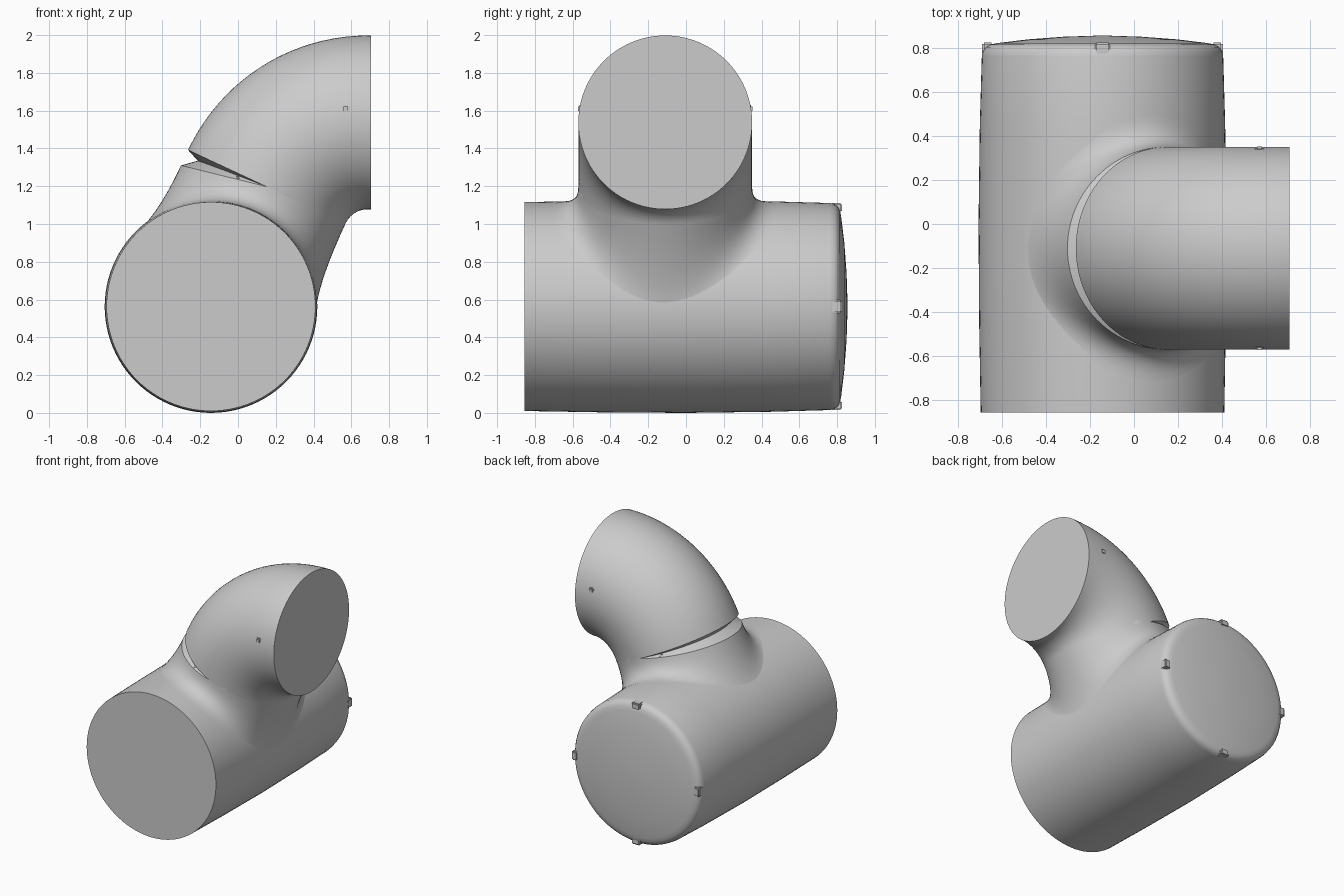
import bpy, bmesh
from math import sin, cos, pi, radians, sqrt
from mathutils import Vector

cube = bpy.data.objects.get("Cube")
if cube:
    bpy.data.objects.remove(cube, do_unlink=True)

grey = bpy.data.materials.new("plain grey")
grey.use_nodes = True
colour = (0.6, 0.6, 0.6, 1)
grey.diffuse_color = colour
grey.node_tree.nodes["Principled BSDF"].inputs["Base Color"].default_value = colour

SEG = 96
AXIS = Vector((-0.143, 0, 0.563))        # centre of the main barrel
TILT = radians(25)
U = Vector((sin(TILT), 0, cos(TILT)))    # along the neck
V = Vector((cos(TILT), 0, -sin(TILT)))   # across the neck
Y = Vector((0, 1, 0))
SIDE = Vector((0, -0.11, 0))             # neck offset along the barrel
BARREL, PIPE, BEND = 0.563, 0.46, 0.59
ANGLES = [2 * pi * i / SEG for i in range(SEG)]


def finish(bm, name, angle=35):
    bmesh.ops.recalc_face_normals(bm, faces=bm.faces)
    mesh = bpy.data.meshes.new(name)
    bm.to_mesh(mesh)
    bm.free()
    mesh.materials.append(grey)
    ob = bpy.data.objects.new(name, mesh)
    bpy.context.collection.objects.link(ob)
    bpy.ops.object.select_all(action='DESELECT')
    ob.select_set(True)
    bpy.context.view_layer.objects.active = ob
    bpy.ops.object.shade_smooth_by_angle(angle=radians(angle))
    return ob


def loft(name, rings):
    bm = bmesh.new()
    loops = [[bm.verts.new(p) for p in ring] for ring in rings]
    for a, b in zip(loops, loops[1:]):
        for i in range(SEG):
            j = (i + 1) % SEG
            bm.faces.new((a[i], a[j], b[j], b[i]))
    bm.faces.new(loops[0])
    bm.faces.new(loops[-1])
    return finish(bm, name)


def block(name, centre, size, bevel):
    bm = bmesh.new()
    bmesh.ops.create_cube(bm, size=1)
    bmesh.ops.scale(bm, vec=size, verts=bm.verts)
    bmesh.ops.bevel(bm, geom=bm.edges[:], offset=bevel, segments=2, affect='EDGES')
    bmesh.ops.translate(bm, vec=centre, verts=bm.verts)
    return finish(bm, name)


# Main barrel: slightly swollen, flat front, rounded and domed back
profile = [(-0.855, 0.553), (-0.45, 0.56), (0, BARREL), (0.45, 0.557), (0.76, 0.548),
           (0.785, 0.543), (0.803, 0.53), (0.814, 0.51), (0.821, 0.48),
           (0.838, 0.34), (0.85, 0.18), (0.855, 0.03)]
loft("main_barrel", [[AXIS + Y * y + Vector((cos(a), 0, sin(a))) * r for a in ANGLES]
                     for y, r in profile])


# Neck: blends from the barrel surface up to the elbow
def neck_point(u, v, y):
    return AXIS + SIDE + U * u + V * v + Y * y


def neck_ring(t):
    ring = []
    for a in ANGLES:
        gap = 0.09 * max(0, -cos(a))
        v0, y0 = 0.53 * cos(a), 0.6 * sin(a)
        v1, y1 = PIPE * cos(a), PIPE * sin(a)
        low = neck_point(sqrt(0.557 ** 2 - v0 * v0), v0, y0)
        mid = neck_point(sqrt(0.557 ** 2 - v1 * v1), v1, y1)
        top = neck_point(0.70 - gap, v1, y1)
        ring.append(low * (1 - t) ** 2 + mid * 2 * t * (1 - t) + top * t * t)
    return ring


rings = [neck_ring(i / 10) for i in range(11)]

# Wedge-shaped groove under the outer side of the elbow
groove = []
for a in ANGLES:
    s = max(0, -cos(a))
    r = PIPE - 0.07 * s
    groove.append(neck_point(0.70 - 0.03 * s, r * cos(a), r * sin(a)))
rings.append(groove)

# Elbow bend, ending in a flat vertical face
bend_centre = AXIS + SIDE + U * 0.70 + V * BEND
steps = 20
for i in range(steps + 1):
    th = pi - TILT - (pi / 2 - TILT) * i / steps
    out = Vector((cos(th), 0, sin(th)))
    rings.append([bend_centre + out * (BEND - PIPE * cos(a)) + Y * PIPE * sin(a)
                  for a in ANGLES])
rings.append([Vector((0.705, p.y, p.z)) for p in rings[-1]])
loft("elbow_pipe", rings)

# Four small catches around the rounded back rim
for name, dx, dz in (("top", 0, 1), ("bottom", 0, -1), ("left", 1, 0), ("right", -1, 0)):
    centre = AXIS + Vector((dx, 0, dz)) * 0.522 + Y * 0.795
    size = (0.07 - 0.02 * abs(dx), 0.06, 0.07 - 0.02 * abs(dz))
    block(name + "_rim_catch", centre, size, 0.008)

# Small pins on both sides of the elbow and in the groove
for name, s in (("front", -1), ("back", 1)):
    block(name + "_elbow_pin", (0.57, -0.11 + s * 0.447, 1.61), (0.04, 0.03, 0.04), 0.008)
    block(name + "_groove_pin", (0.0, -0.11 + s * 0.405, 1.235), (0.04, 0.04, 0.04), 0.012)
